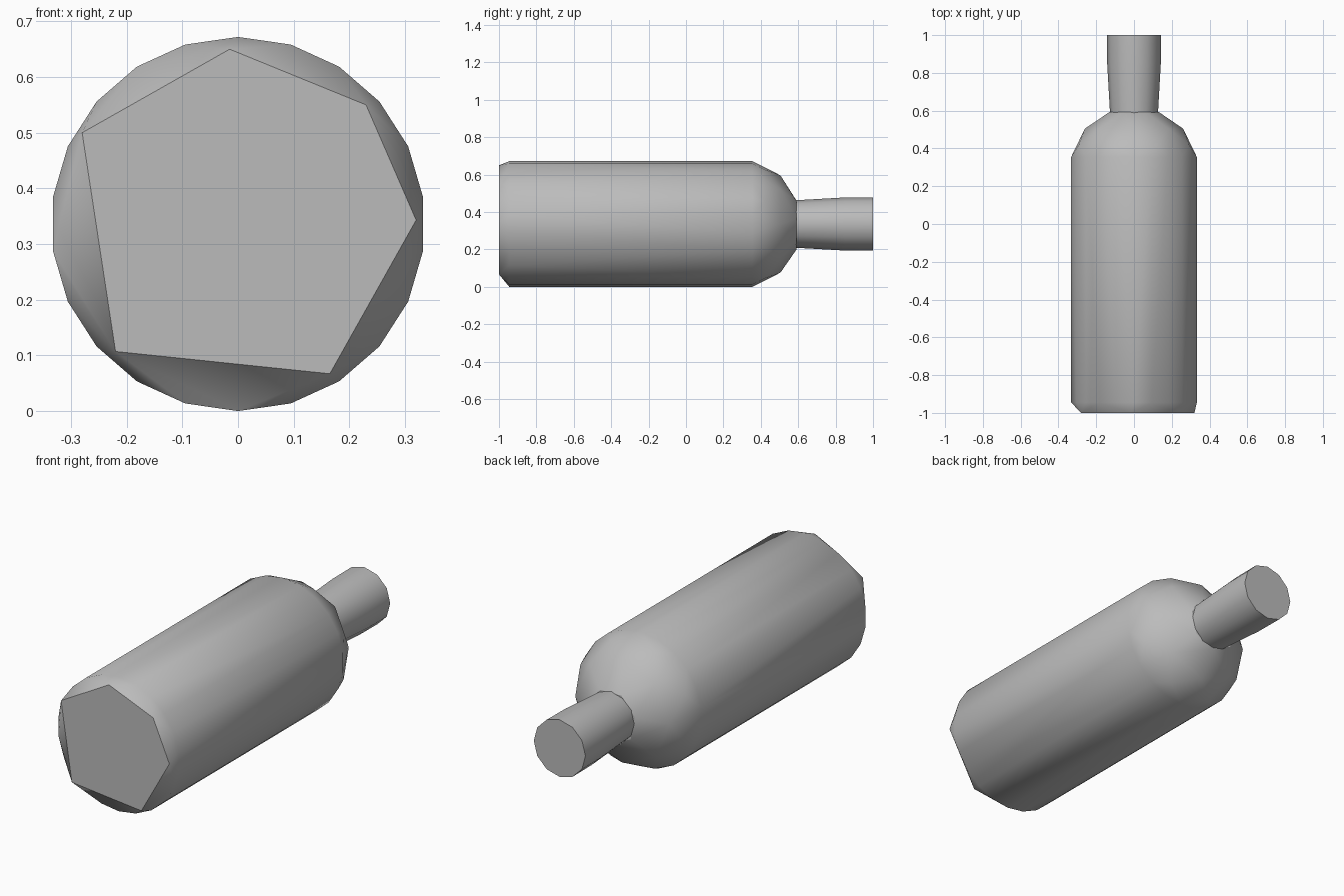
import bpy, bmesh
from math import sin, cos, pi, radians

if "Cube" in bpy.data.objects:
    bpy.data.objects.remove(bpy.data.objects["Cube"])

R = 0.336  # body radius, also the height of the long axis

grey = bpy.data.materials.new("plain grey")
grey.use_nodes = True
colour = (0.5, 0.5, 0.5, 1)
grey.diffuse_color = colour
grey.node_tree.nodes["Principled BSDF"].inputs["Base Color"].default_value = colour


def ring(y, radius, sides, turn=0.0):
    """Points of a regular polygon around the long axis."""
    angles = [turn + 2 * pi * i / sides for i in range(sides)]
    return [(radius * cos(a), y, R + radius * sin(a)) for a in angles]


def hull(name, points):
    """Convex solid around the given points."""
    bm = bmesh.new()
    for p in points:
        bm.verts.new(p)
    res = bmesh.ops.convex_hull(bm, input=bm.verts[:])
    loose = [v for v in bm.verts if not v.link_faces]
    bmesh.ops.delete(bm, geom=loose, context='VERTS')
    bmesh.ops.recalc_face_normals(bm, faces=bm.faces[:])
    mesh = bpy.data.meshes.new(name)
    bm.to_mesh(mesh)
    bm.free()
    mesh.materials.append(grey)
    obj = bpy.data.objects.new(name, mesh)
    bpy.context.collection.objects.link(obj)
    bpy.ops.object.select_all(action='DESELECT')
    obj.select_set(True)
    bpy.context.view_layer.objects.active = obj
    bpy.ops.object.shade_smooth_by_angle(angle=radians(30))


# Body: uneven six-sided base, round barrel and coarse faceted shoulder
base = [(-0.28, 0.5), (-0.015, 0.65), (0.23, 0.55),
        (0.32, 0.343), (0.165, 0.067), (-0.22, 0.107)]
body = [(x, -1, z) for x, z in base]
body += ring(-0.945, R, 22, pi / 2) + ring(0.355, R, 22, pi / 2)
body += ring(0.42, 0.315, 8, pi / 8) + ring(0.505, 0.26, 8)
body += ring(0.592, 0.135, 7, 0.2)
hull("bottle_body", body)

# Neck: flares slightly toward the mouth
neck = ring(0.57, 0.126, 12) + ring(0.85, 0.142, 12) + ring(1, 0.143, 12)
hull("bottle_neck", neck)
